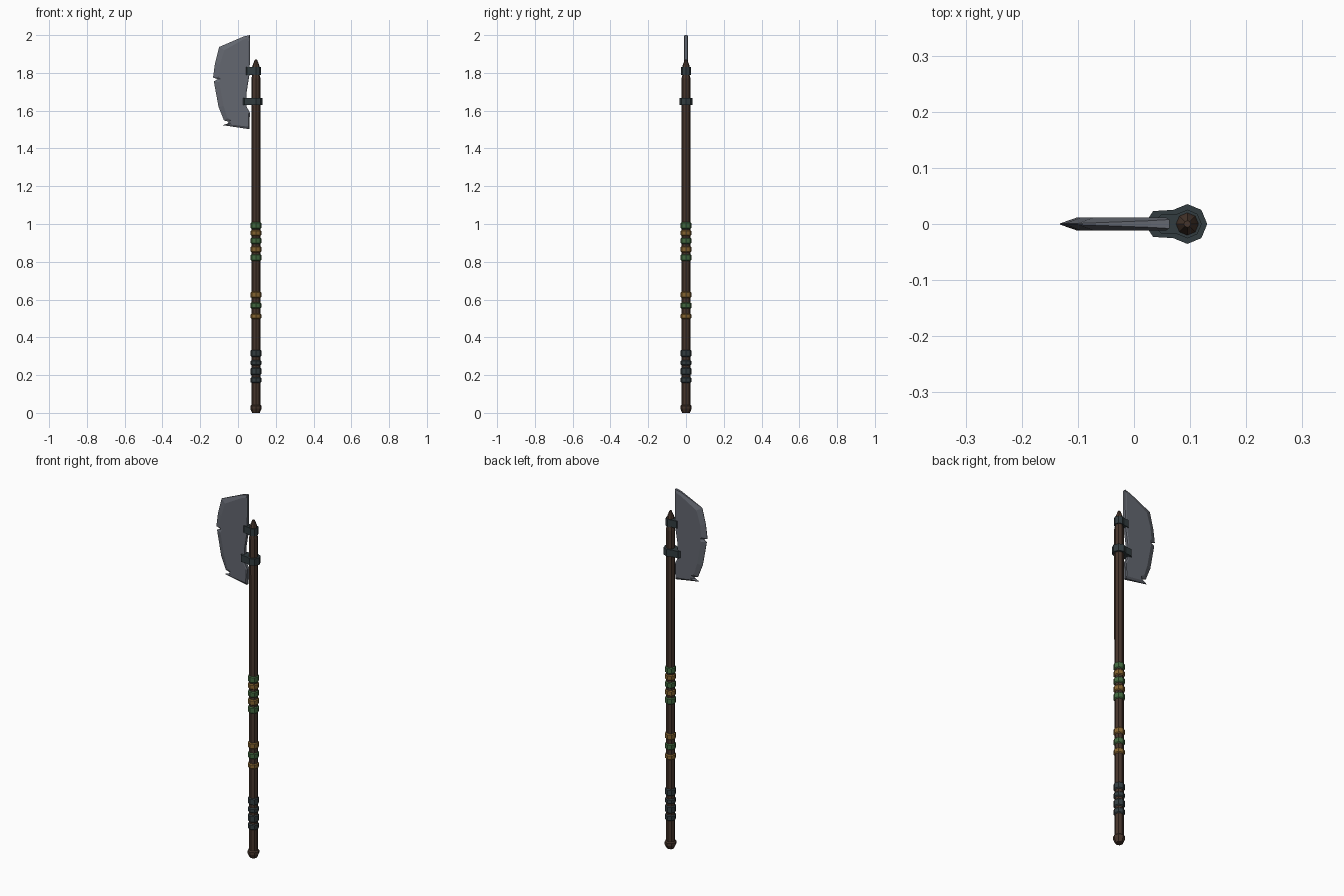
import bpy, bmesh, math

AX = 0.095  # shaft axis in x


def mat(name, rgb):
    m = bpy.data.materials.new(name)
    m.diffuse_color = (*rgb, 1)
    return m


STEEL = mat("steel", (0.125, 0.135, 0.16))
WOOD = mat("dark wood", (0.062, 0.036, 0.025))
IRON = mat("dark iron", (0.032, 0.045, 0.05))
GREEN = mat("green wrap", (0.055, 0.14, 0.05))
GOLD = mat("gold wrap", (0.23, 0.125, 0.03))


def finish(name, bm, material):
    bmesh.ops.recalc_face_normals(bm, faces=bm.faces)
    me = bpy.data.meshes.new(name)
    bm.to_mesh(me)
    bm.free()
    me.materials.append(material)
    ob = bpy.data.objects.new(name, me)
    bpy.context.collection.objects.link(ob)
    return ob


def loft(name, loops, material):
    """Skin a list of equal-length point loops and cap both ends."""
    bm = bmesh.new()
    rings = [[bm.verts.new(p) for p in loop] for loop in loops]
    n = len(rings[0])
    for a, b in zip(rings, rings[1:]):
        for i in range(n):
            j = (i + 1) % n
            bm.faces.new((a[i], a[j], b[j], b[i]))
    bm.faces.new(rings[0])
    bm.faces.new(rings[-1])
    return finish(name, bm, material)


def lathe(name, rings, material, sides=8):
    loops = [[(AX + r * math.cos(2 * math.pi * i / sides),
               r * math.sin(2 * math.pi * i / sides), z) for i in range(sides)]
             for r, z in rings]
    return loft(name, loops, material)


# Shaft, pointed cap and butt
lathe("shaft", [(0.023, 0.03), (0.024, 1.77), (0.018, 1.795), (0.018, 1.82)], WOOD)
lathe("shaft_tip", [(0.016, 1.815), (0.02, 1.832), (0.016, 1.845), (0.006, 1.87)], WOOD)
lathe("butt_cap", [(0.02, 0.0), (0.03, 0.022), (0.03, 0.036), (0.024, 0.042)], WOOD)

# Wrapped bands along the grip
bands = [(0.974, 1.01, GREEN), (0.937, 0.968, GOLD), (0.894, 0.927, GREEN),
         (0.85, 0.882, GOLD), (0.804, 0.84, GREEN),
         (0.608, 0.642, GOLD), (0.552, 0.585, GREEN), (0.497, 0.526, GOLD),
         (0.296, 0.334, IRON), (0.252, 0.28, IRON), (0.2, 0.24, IRON), (0.158, 0.19, IRON)]
for k, (z0, z1, m) in enumerate(bands):
    lathe(f"band_{k + 1}", [(0.023, z0), (0.0285, z0 + 0.005),
                            (0.0285, z1 - 0.005), (0.023, z1)], m)


# Collars: octagon round the shaft with a tongue gripping the blade
def collar(name, r, left, z0, z1):
    c = r * math.sqrt(0.5)
    pts = [(AX + r * math.cos(math.radians(a)), r * math.sin(math.radians(a)))
           for a in range(-135, 136, 45)]
    pts += [(left + 0.007, c * 0.92), (left, c * 0.5), (left, -c * 0.5), (left + 0.007, -c * 0.92)]
    loft(name, [[(x, y, z) for x, y in pts] for z in (z0, z1)], IRON)


collar("upper_collar", 0.0255, 0.041, 1.79, 1.83)
collar("lower_collar", 0.0355, 0.027, 1.63, 1.668)

# Blade: (edge x, edge z, flat x, flat z, half thickness at the edge)
outline = [
    (0.063, 2.0, 0.057, 1.985, 0.008), (0.03, 1.993, 0.025, 1.975, 0.006),
    (-0.1, 1.937, -0.072, 1.92, 0.001), (-0.122, 1.85, -0.095, 1.845, 0.001),
    (-0.132, 1.775, -0.102, 1.78, 0.001), (-0.107, 1.767, -0.092, 1.767, 0.003),
    (-0.128, 1.755, -0.1, 1.752, 0.001), (-0.103, 1.62, -0.076, 1.625, 0.001),
    (-0.074, 1.548, -0.056, 1.56, 0.001), (-0.05, 1.542, -0.036, 1.55, 0.003),
    (-0.053, 1.533, -0.036, 1.535, 0.003), (-0.08, 1.523, -0.052, 1.528, 0.001),
    (0.06, 1.502, 0.055, 1.515, 0.007), (0.063, 1.59, 0.057, 1.588, 0.008),
    (0.046, 1.62, 0.04, 1.62, 0.008), (0.046, 1.70, 0.04, 1.70, 0.008),
    (0.062, 1.80, 0.056, 1.80, 0.008)]
T = 0.0115
loft("blade", [[(ix, -T, iz) for x, z, ix, iz, t in outline],
               [(x, -t, z) for x, z, ix, iz, t in outline],
               [(x, t, z) for x, z, ix, iz, t in outline],
               [(ix, T, iz) for x, z, ix, iz, t in outline]], STEEL)
